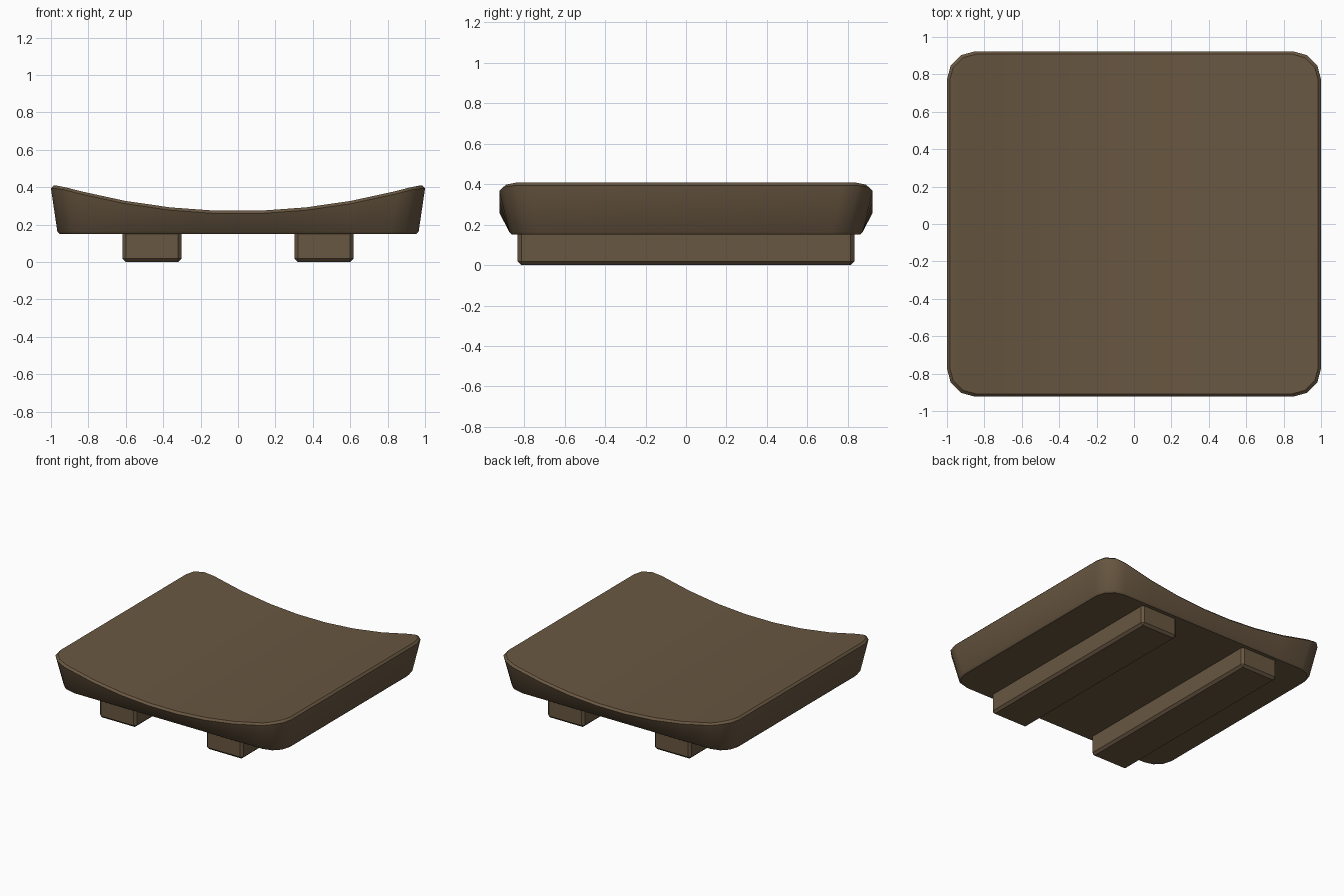
import bpy, bmesh, math

if "Cube" in bpy.data.objects:
    bpy.data.objects.remove(bpy.data.objects["Cube"])

wood = bpy.data.materials.new("brown wood")
wood.diffuse_color = (0.14, 0.095, 0.053, 1)
wood.use_nodes = True
wood.node_tree.nodes["Principled BSDF"].inputs["Base Color"].default_value = wood.diffuse_color


def outline(hx, hy, r, corner=3, side=7):
    """Rounded rectangle; front and back edges are subdivided for the dish."""
    pts = []
    for cx, cy, start in ((1, -1, -90), (1, 1, 0), (-1, 1, 90), (-1, -1, 180)):
        for i in range(corner + 1):
            a = math.radians(start + 90 * i / corner)
            pts.append((cx * (hx - r) + r * math.cos(a), cy * (hy - r) + r * math.sin(a)))
        if cx * cy > 0:      # after this corner comes a back or front edge
            for i in range(1, side):
                pts.append((cx * (hx - r) * (1 - 2 * i / side), cy * hy))
    return pts


def dish(x):
    return min(0.272 + 0.15 * x * x, 0.408)


def finish(bm, name, angle):
    bmesh.ops.recalc_face_normals(bm, faces=bm.faces)
    me = bpy.data.meshes.new(name)
    bm.to_mesh(me)
    bm.free()
    ob = bpy.data.objects.new(name, me)
    bpy.context.collection.objects.link(ob)
    me.materials.append(wood)
    bpy.ops.object.select_all(action='DESELECT')
    ob.select_set(True)
    bpy.context.view_layer.objects.active = ob
    bpy.ops.object.shade_smooth_by_angle(angle=math.radians(angle))
    return ob


# dished seat: loft flared rings, with a small chamfer at bottom and rim
bm = bmesh.new()
rings = []
for hx, hy, r, zf in (
        (0.953, 0.86, 0.14, lambda x: 0.15),
        (0.966, 0.873, 0.15, lambda x: 0.163),
        (1.0, 0.923, 0.15, lambda x: dish(x) - 0.015),
        (0.985, 0.908, 0.14, dish)):
    rings.append([bm.verts.new((x, y, zf(x))) for x, y in outline(hx, hy, r)])
n = len(rings[0])
for a, b in zip(rings, rings[1:]):
    for i in range(n):
        j = (i + 1) % n
        bm.faces.new((a[i], a[j], b[j], b[i]))
bm.faces.new(rings[0])
# top strips join front points to the matching back points
top = rings[-1]
front = sorted((v for v in top if v.co.y < 0), key=lambda v: v.co.x)
back = sorted((v for v in top if v.co.y > 0), key=lambda v: v.co.x)
for i in range(len(front) - 1):
    bm.faces.new((front[i], front[i + 1], back[i + 1], back[i]))
finish(bm, "dished_seat", 35)

# two runners underneath
for side, label in ((-1, "left"), (1, "right")):
    bm = bmesh.new()
    bmesh.ops.create_cube(bm, size=1)
    for v in bm.verts:
        v.co = (v.co.x * 0.316 + side * 0.46, v.co.y * 1.664, (v.co.z + 0.5) * 0.172)
    bmesh.ops.bevel(bm, geom=bm.edges[:], offset=0.018, segments=1, affect='EDGES')
    finish(bm, label + "_runner", 30)
